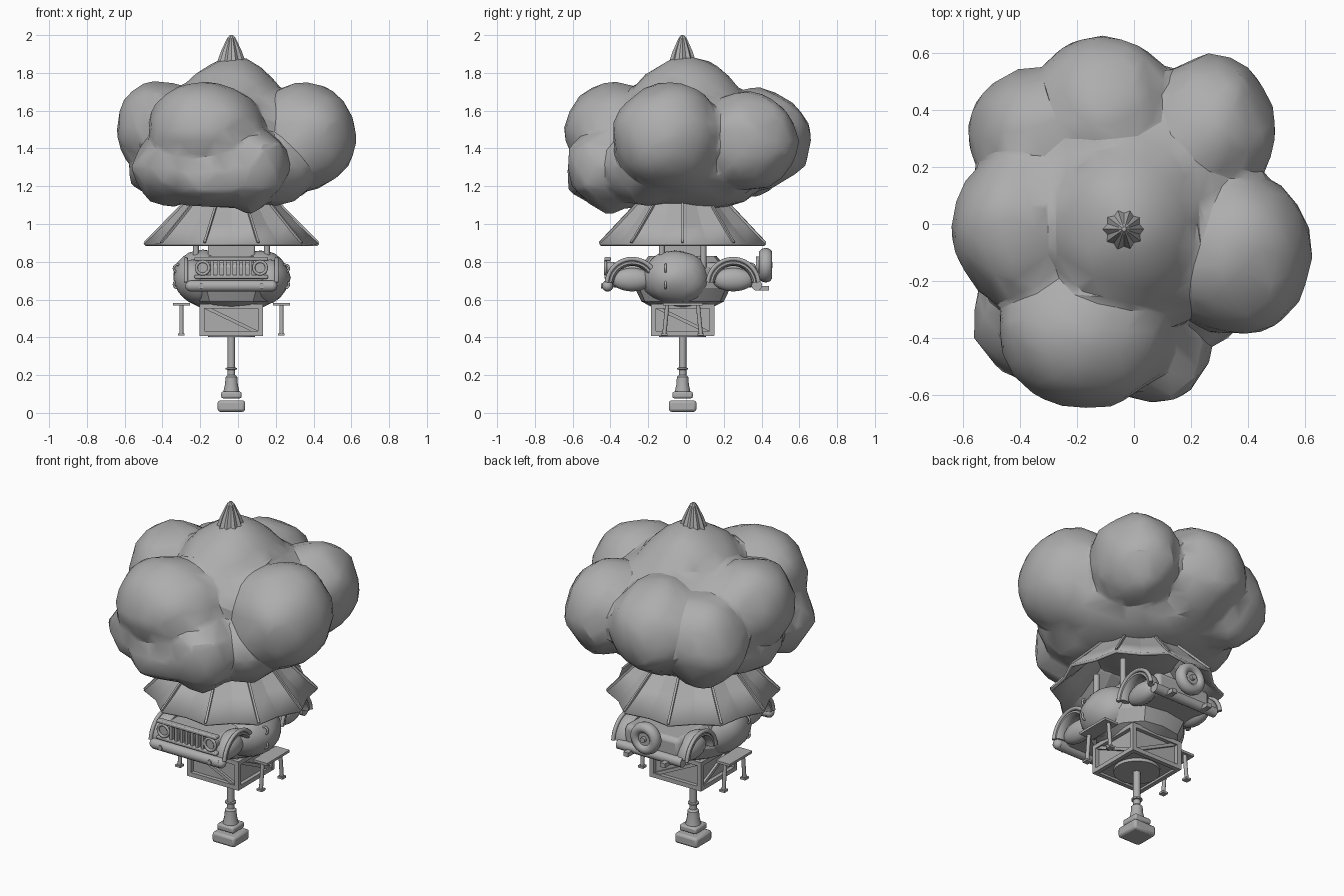
import bpy, bmesh, math
from mathutils import Vector, Matrix, noise

if "Cube" in bpy.data.objects:
    bpy.data.objects.remove(bpy.data.objects["Cube"])

CX, CY = -0.035, -0.018            # central axis of the tower
grey = bpy.data.materials.new("plain_grey")
grey.diffuse_color = (0.42, 0.42, 0.42, 1)
grey.use_nodes = True
grey.node_tree.nodes["Principled BSDF"].inputs["Base Color"].default_value = grey.diffuse_color


def shade(ob, angle):
    bpy.ops.object.select_all(action='DESELECT')
    ob.select_set(True)
    bpy.context.view_layer.objects.active = ob
    bpy.ops.object.shade_smooth_by_angle(angle=math.radians(angle))


def finish(name, bm, angle=35, bevel=0):
    bmesh.ops.recalc_face_normals(bm, faces=bm.faces)
    me = bpy.data.meshes.new(name)
    bm.to_mesh(me)
    bm.free()
    ob = bpy.data.objects.new(name, me)
    bpy.context.collection.objects.link(ob)
    me.materials.append(grey)
    if bevel:
        m = ob.modifiers.new("bevel", 'BEVEL')
        m.width, m.segments = bevel, 2
    shade(ob, angle)
    return ob


def box(name, c, s, bevel=0.0):
    bm = bmesh.new()
    bmesh.ops.create_cube(bm, size=1, matrix=Matrix.Translation(c) @ Matrix.Diagonal((*s, 1)))
    return finish(name, bm, 35, bevel)


def rod(name, a, b, r, r2=None, n=12):
    a, b = Vector(a), Vector(b)
    d = b - a
    m = Matrix.Translation((a + b) / 2) @ d.to_track_quat('Z', 'Y').to_matrix().to_4x4()
    bm = bmesh.new()
    bmesh.ops.create_cone(bm, cap_ends=True, segments=n, radius1=r,
                          radius2=r if r2 is None else r2, depth=d.length, matrix=m)
    return finish(name, bm)


def beam(name, a, b, w):
    a, b = Vector(a), Vector(b)
    d = b - a
    m = (Matrix.Translation((a + b) / 2) @ d.to_track_quat('Z', 'Y').to_matrix().to_4x4()
         @ Matrix.Diagonal((w, w, d.length, 1)))
    bm = bmesh.new()
    bmesh.ops.create_cube(bm, size=1, matrix=m)
    return finish(name, bm)


def add_blob(bm, c, r, rough, seed, sub=3):
    for v in bmesh.ops.create_icosphere(bm, subdivisions=sub, radius=1)["verts"]:
        k = 1 + rough * noise.noise(v.co * 1.7 + Vector((seed * 7.3, seed * 3.1, 1)))
        v.co = Vector(c) + Vector((v.co.x * r[0], v.co.y * r[1], v.co.z * r[2])) * k


def blob(name, c, r, rough=0.0, seed=0, angle=40, sub=3):
    bm = bmesh.new()
    add_blob(bm, c, r, rough, seed, sub)
    return finish(name, bm, angle)


def rings(name, specs, n, pleat=0.0, cap=True, angle=20):
    """Stacked rings (radius, z); odd corners are pulled in by the pleat factor."""
    bm = bmesh.new()
    loops = []
    for r, z in specs:
        loops.append([bm.verts.new((CX + r * (1 - pleat * (i % 2)) * math.cos(2 * math.pi * i / n),
                                    CY + r * (1 - pleat * (i % 2)) * math.sin(2 * math.pi * i / n), z))
                      for i in range(n)])
    for a, b in zip(loops, loops[1:]):
        for i in range(n):
            bm.faces.new((a[i], a[(i + 1) % n], b[(i + 1) % n], b[i]))
    if cap:
        bm.faces.new(loops[0])
        bm.faces.new(loops[-1])
    return finish(name, bm, angle)


def torus_arc(name, c, R, r, axis, a0=0, a1=360, n=20, wide=1):
    """Round tube bent around the x or y axis; wide stretches it along that axis."""
    bm = bmesh.new()
    full = a1 - a0 == 360
    loops = []
    for i in range(n if full else n + 1):
        t = math.radians(a0 + (a1 - a0) * i / n)
        loop = []
        for j in range(10):
            p = 2 * math.pi * j / 10
            q, w = R + r * math.cos(p), r * wide * math.sin(p)
            u, h = q * math.cos(t), q * math.sin(t)
            loop.append(bm.verts.new(Vector(c) + Vector((w, u, h) if axis == 'x' else (u, w, h))))
        loops.append(loop)
    pairs = list(zip(loops, loops[1:])) + ([(loops[-1], loops[0])] if full else [])
    for a, b in pairs:
        for j in range(10):
            bm.faces.new((a[j], a[(j + 1) % 10], b[(j + 1) % 10], b[j]))
    if not full:
        bm.faces.new(loops[0])
        bm.faces.new(loops[-1])
    return finish(name, bm, 50)


# Pedestal and post
box("base_block", (CX, CY, 0.036), (0.146, 0.146, 0.06), 0.014)
box("base_step", (CX, CY, 0.095), (0.108, 0.108, 0.036), 0.01)
rings("post", [(0.043, 0.11), (0.034, 0.15), (0.031, 0.19), (0.02, 0.2), (0.02, 0.228),
               (0.03, 0.23), (0.03, 0.238), (0.02, 0.24), (0.02, 0.42)], 14, angle=30)

# Crate with framed, braced sides
box("crate_core", (CX, CY, 0.495), (0.29, 0.29, 0.15))
rod("crate_floor_disc", (CX, CY, 0.402), (CX, CY, 0.425), 0.125, n=24)
H = 0.155
for s in (-1, 1):
    for z in (0.42, 0.565):
        box("crate_rail", (CX, CY + s * H, z), (0.335, 0.025, 0.025))
        box("crate_rail", (CX + s * H, CY, z), (0.025, 0.335, 0.025))
    for t in (-1, 1):
        box("crate_corner", (CX + s * H, CY + t * H, 0.492), (0.026, 0.026, 0.165))
    beam("crate_brace", (CX - 0.14, CY + s * 0.15, 0.56), (CX + 0.14, CY + s * 0.15, 0.425), 0.018)
    beam("crate_brace", (CX + s * 0.15, CY - 0.14, 0.56), (CX + s * 0.15, CY + 0.14, 0.425), 0.018)

# Side platforms on legs
for s in (-1, 1):
    box("side_platform", (CX + s * 0.265, CY, 0.575), (0.09, 0.21, 0.014))
    for y in (-0.09, 0.09):
        rod("platform_leg", (CX + s * 0.265, CY + y * 1.07, 0.42), (CX + s * 0.265, CY + y * 0.9, 0.575), 0.011)
        box("platform_foot", (CX + s * 0.265, CY + y * 1.07, 0.415), (0.034, 0.034, 0.012))

# Faceted bowl and rounded side tanks
rings("hull_bowl", [(0.17, 0.56), (0.23, 0.59), (0.265, 0.66), (0.25, 0.76), (0.19, 0.83)], 12, 0.05)
for s in (-1, 1):
    blob("side_tank", (CX + s * 0.15, CY - 0.035, 0.715), (0.16, 0.18, 0.145), 0.06, 5 + s, 30)
    for z in (0.765, 0.68):
        torus_arc("tank_handle", (CX + s * 0.285, CY - 0.09, z), 0.02, 0.006, 'y', n=12)

# Vehicle body running front to back
box("vehicle_body", (CX, CY, 0.73), (0.36, 0.78, 0.13), 0.025)
box("vehicle_cabin", (CX, CY, 0.84), (0.25, 0.25, 0.13), 0.01)
for s in (-1, 1):
    for y in (-0.285, 0.25):
        torus_arc("fender", (CX + s * 0.205, y, 0.68), 0.115, 0.017, 'x', 5, 175, wide=2.4)
        torus_arc("fender_rim", (CX + s * 0.24, y, 0.68), 0.135, 0.011, 'x', 5, 175)
        blob("wheel", (CX + s * 0.18, y, 0.705), (0.05, 0.11, 0.062))
    for y in (-0.11, 0.11):
        rod("roof_post", (CX + s * 0.188, CY + y, 0.74), (CX + s * 0.188, CY + y, 0.98), 0.016)

# Front end: grille, headlights, bumper
FY = -0.415
for z in (0.815, 0.72):
    box("grille_frame", (CX, FY, z), (0.39, 0.035, 0.02), 0.006)
for i in range(-3, 4):
    box("grille_bar", (CX + i * 0.034, FY, 0.767), (0.016, 0.03, 0.09))
for s in (-1, 1):
    torus_arc("headlight_ring", (CX + s * 0.152, FY - 0.012, 0.768), 0.034, 0.008, 'y')
    rod("headlight", (CX + s * 0.152, FY + 0.03, 0.768), (CX + s * 0.152, FY - 0.008, 0.768), 0.032, n=16)
    blob("bumper_cap", (CX + s * 0.215, FY, 0.672), (0.03, 0.03, 0.03), sub=2, angle=60)
    rod("bumper_bolt", (CX + s * 0.16, FY - 0.025, 0.672), (CX + s * 0.16, FY - 0.035, 0.672), 0.014)
    box("tow_arm", (CX + s * 0.12, 0.405, 0.66), (0.03, 0.07, 0.025))
rod("front_bumper", (CX - 0.215, FY, 0.672), (CX + 0.215, FY, 0.672), 0.03, n=16)
rod("rear_bumper", (CX - 0.21, 0.375, 0.675), (CX + 0.21, 0.375, 0.675), 0.028, n=16)

# Spare wheel on the back
torus_arc("spare_tyre", (CX, 0.422, 0.782), 0.062, 0.03, 'y', n=28, wide=1.2)
rod("spare_rim", (CX, 0.37, 0.782), (CX, 0.44, 0.782), 0.045, n=20)
rod("spare_hub", (CX, 0.43, 0.782), (CX, 0.458, 0.782), 0.016)

# Pleated roof skirt with ribs on every ridge
roof = rings("pleated_roof", [(0.465, 0.895), (0.35, 1.0), (0.25, 1.11), (0.17, 1.24)], 20, 0.09, False, 8)
sol = roof.modifiers.new("thickness", 'SOLIDIFY')
sol.thickness = 0.016
for i in range(0, 20, 2):
    t = math.pi * i / 10
    c, s = math.cos(t), math.sin(t)
    beam("roof_rib", (CX + 0.46 * c, CY + 0.46 * s, 0.9), (CX + 0.25 * c, CY + 0.25 * s, 1.113), 0.012)

# Tree crown: lumps (centre, radii, roughness) fused into one faceted mass
crown = [
    ((-0.03, 0.00, 1.56), (0.30, 0.32, 0.325), 0.05),
    ((-0.02, 0.03, 1.52), (0.42, 0.42, 0.24), 0.08),
    ((-0.02, 0.02, 1.27), (0.42, 0.42, 0.21), 0.12),
    ((-0.17, -0.37, 1.50), (0.31, 0.28, 0.245), 0.08),
    ((0.07, -0.41, 1.30), (0.21, 0.23, 0.23), 0.2),
    ((-0.12, -0.38, 1.27), (0.30, 0.26, 0.20), 0.2),
    ((-0.34, -0.32, 1.30), (0.23, 0.25, 0.20), 0.2),
    ((0.36, -0.10, 1.46), (0.27, 0.29, 0.29), 0.08),
    ((0.26, 0.33, 1.44), (0.24, 0.26, 0.26), 0.1),
    ((-0.10, 0.39, 1.45), (0.26, 0.27, 0.27), 0.1),
    ((-0.33, 0.32, 1.40), (0.25, 0.24, 0.25), 0.1),
    ((-0.40, -0.01, 1.51), (0.245, 0.28, 0.25), 0.1),
    ((-0.35, 0.02, 1.29), (0.23, 0.30, 0.17), 0.15),
    ((0.20, -0.20, 1.30), (0.23, 0.25, 0.21), 0.15),
]
bm = bmesh.new()
for i, (c, r, k) in enumerate(crown):
    add_blob(bm, c, r, k, i + 1, 2 if k > 0.14 else 3)
tree = finish("tree_crown", bm)
mod = tree.modifiers.new("fuse", 'REMESH')
mod.mode, mod.voxel_size = 'VOXEL', 0.02
mod = tree.modifiers.new("soften", 'SMOOTH')
mod.factor, mod.iterations = 0.5, 6
mod = tree.modifiers.new("facet", 'DECIMATE')
mod.ratio = 0.05
tree.data = bpy.data.meshes.new_from_object(tree.evaluated_get(bpy.context.evaluated_depsgraph_get()))
tree.modifiers.clear()
shade(tree, 26)

# Small tufts under the crown and ridged tip on top
for a in (-35, 25, 100, 160, 230):
    t = math.radians(a)
    p = Vector((CX + 0.34 * math.cos(t), CY + 0.34 * math.sin(t), 1.15))
    rod("tuft", p, p + Vector((-0.03 * math.cos(t), -0.03 * math.sin(t), 0.05)), 0.038, 0.008, 7)
rings("ridged_tip", [(0.078, 1.85), (0.055, 1.915), (0.022, 1.985), (0.008, 2.0)], 20, 0.16, True, 15)
